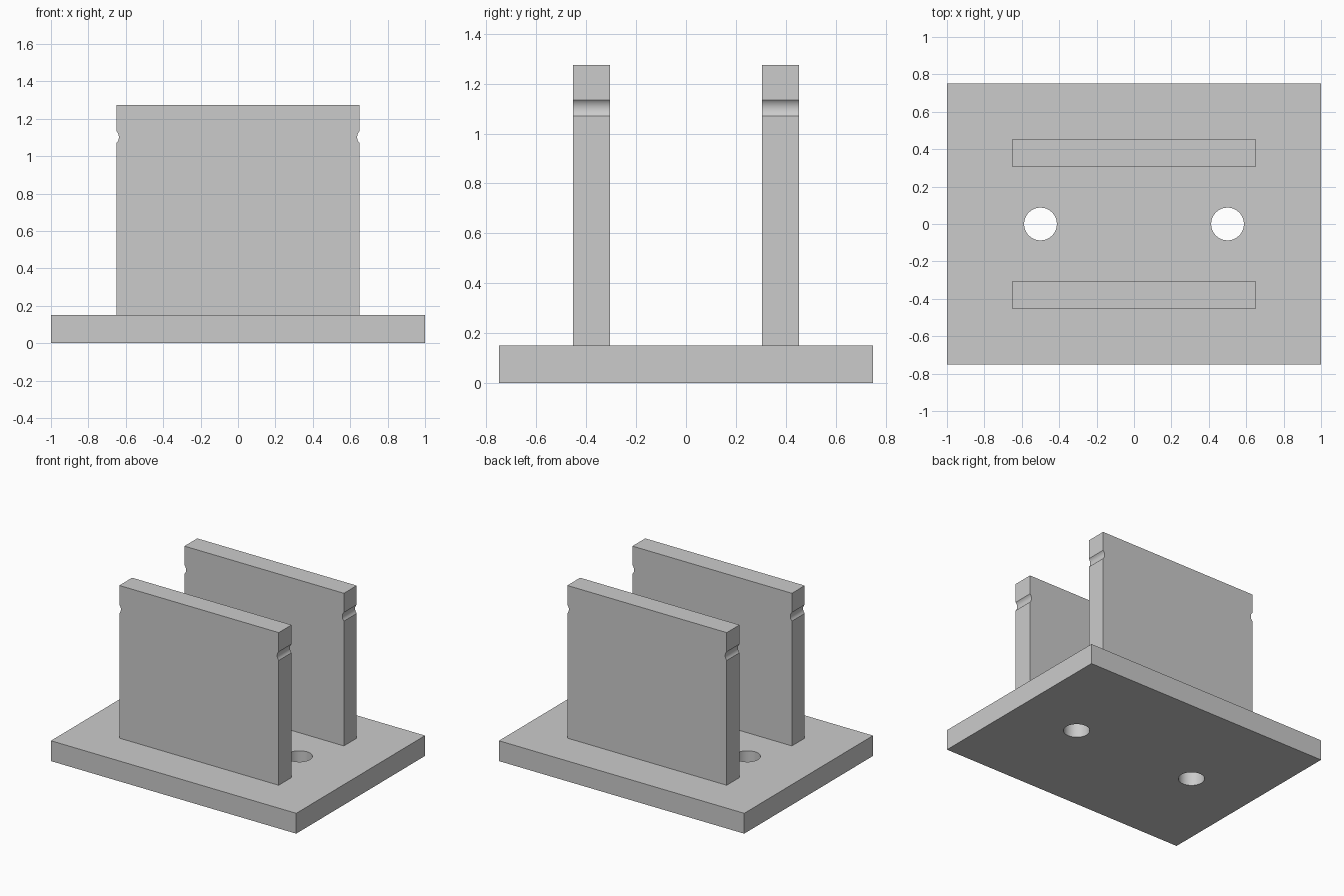
import bpy
import bmesh
import math

BASE_X, BASE_Y, BASE_Z = 1.0, 0.75, 0.15        # half width, half depth, height
HOLE_X, HOLE_R = 0.5, 0.0875
PLATE_X, PLATE_TOP = 0.65, 1.275
PLATE_IN, PLATE_OUT = 0.305, 0.454
NOTCH_Z, NOTCH_HALF, NOTCH_DEPTH = 1.102, 0.032, 0.013

cube = bpy.data.objects.get("Cube")
if cube:
    bpy.data.objects.remove(cube, do_unlink=True)

# Single grey material
grey = bpy.data.materials.new("plain grey")
grey.use_nodes = True
colour = (0.6, 0.6, 0.6, 1)
grey.diffuse_color = colour
grey.node_tree.nodes["Principled BSDF"].inputs["Base Color"].default_value = colour


def finish(obj):
    obj.data.materials.clear()
    obj.data.materials.append(grey)
    bpy.ops.object.select_all(action="DESELECT")
    obj.select_set(True)
    bpy.context.view_layer.objects.active = obj
    bpy.ops.object.shade_smooth_by_angle(angle=math.radians(25))


# Base slab with two through holes
bpy.ops.mesh.primitive_cube_add(size=1, location=(0, 0, BASE_Z / 2))
base = bpy.context.object
base.name = "base_slab"
base.scale = (2 * BASE_X, 2 * BASE_Y, BASE_Z)
bpy.ops.object.transform_apply(location=True, rotation=False, scale=True)
for side in (-1, 1):
    bpy.ops.mesh.primitive_cylinder_add(vertices=48, radius=HOLE_R, depth=1,
                                        location=(side * HOLE_X, 0, BASE_Z / 2))
    cutter = bpy.context.object
    cutter.name = "hole_cutter"
    cutter.hide_render = True
    bpy.context.view_layer.objects.active = base
    cut = base.modifiers.new("hole", "BOOLEAN")
    cut.operation = "DIFFERENCE"
    cut.solver = "EXACT"
    cut.object = cutter
    bpy.ops.object.modifier_apply(modifier=cut.name)
    bpy.data.objects.remove(cutter, do_unlink=True)
finish(base)


# Right-hand edge of an upright, bottom to top, with its shallow round notch
def edge_profile(steps=12):
    radius = (NOTCH_HALF ** 2 + NOTCH_DEPTH ** 2) / (2 * NOTCH_DEPTH)
    centre = PLATE_X + radius - NOTCH_DEPTH
    sweep = math.asin(NOTCH_HALF / radius)
    points = [(PLATE_X, BASE_Z)]
    for i in range(steps + 1):
        a = sweep * (2 * i / steps - 1)
        points.append((centre - radius * math.cos(a), NOTCH_Z + radius * math.sin(a)))
    return points + [(PLATE_X, PLATE_TOP)]


# Upright plates, extruded from the mirrored profile
def upright(name, y0, y1):
    right = edge_profile()
    outline = right + [(-x, z) for x, z in reversed(right)]
    bm = bmesh.new()
    face = bm.faces.new([bm.verts.new((x, y0, z)) for x, z in outline])
    grown = bmesh.ops.extrude_face_region(bm, geom=[face])["geom"]
    moved = [v for v in grown if isinstance(v, bmesh.types.BMVert)]
    bmesh.ops.translate(bm, verts=moved, vec=(0, y1 - y0, 0))
    bmesh.ops.recalc_face_normals(bm, faces=bm.faces)
    mesh = bpy.data.meshes.new(name)
    bm.to_mesh(mesh)
    bm.free()
    obj = bpy.data.objects.new(name, mesh)
    bpy.context.collection.objects.link(obj)
    finish(obj)


upright("front_upright", -PLATE_OUT, -PLATE_IN)
upright("back_upright", PLATE_IN, PLATE_OUT)
